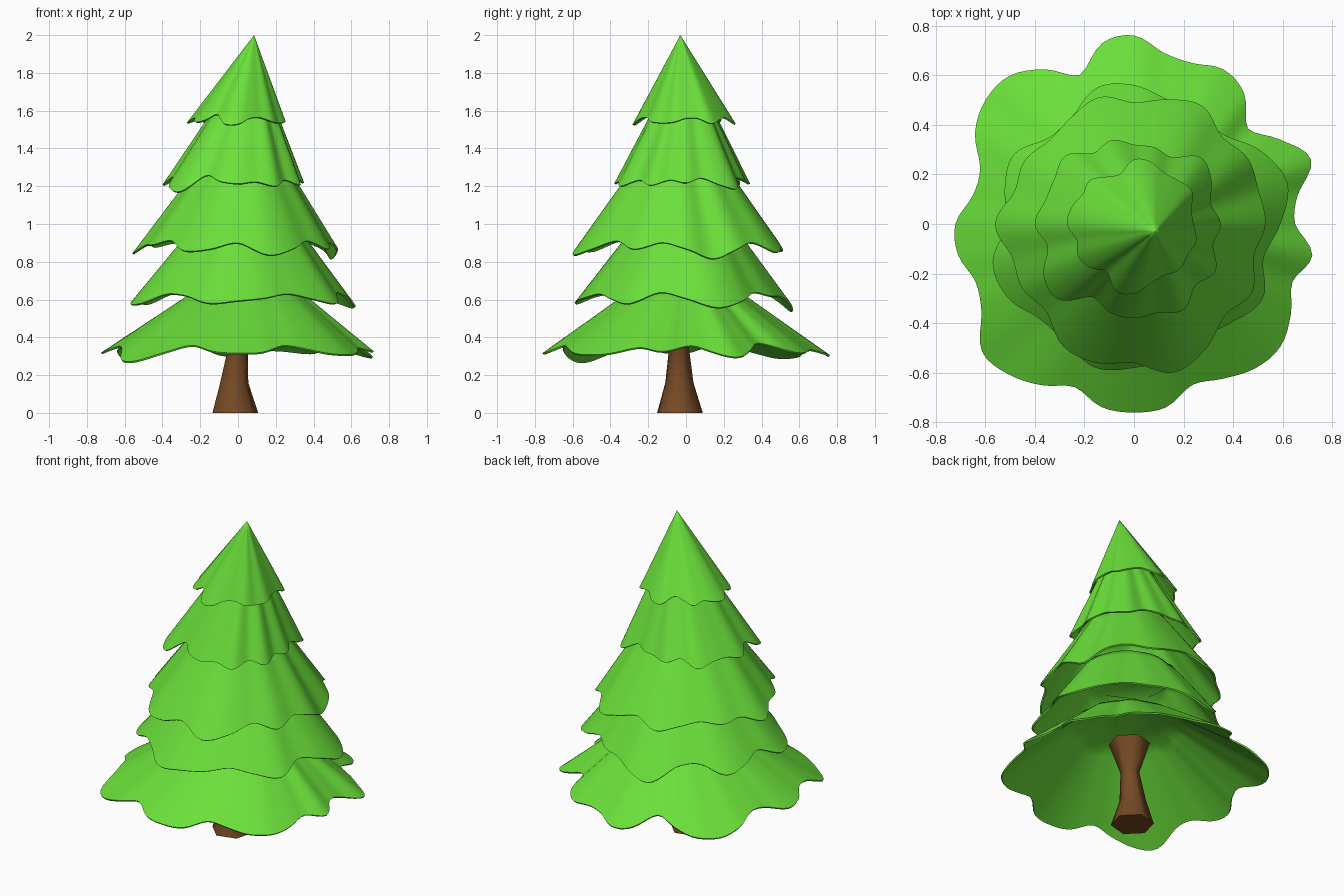
import bpy, bmesh, math
from mathutils import Vector

cube = bpy.data.objects.get("Cube")
if cube:
    bpy.data.objects.remove(cube, do_unlink=True)


def make_material(name, colour):
    mat = bpy.data.materials.new(name)
    mat.use_nodes = True
    mat.diffuse_color = colour
    mat.node_tree.nodes["Principled BSDF"].inputs["Base Color"].default_value = colour
    return mat


green = make_material("needle green", (0.145, 0.74, 0.042, 1))
brown = make_material("bark brown", (0.18, 0.068, 0.018, 1))


def periodic_spline(values, position):
    """Catmull-Rom interpolation around a closed list of values."""
    count = len(values)
    i = math.floor(position)
    t = position - i
    a, b, c, d = (values[(i + k) % count] for k in (-1, 0, 1, 2))
    return b + 0.5 * t * (c - a + t * (2 * a - 5 * b + 4 * c - d + t * (3 * (b - c) + d - a)))


def loft(name, rings, material, smooth_angle, closed_foot):
    """Join rings of points, lowest first, into one smooth-shaded object."""
    bm = bmesh.new()
    loops = [[bm.verts.new(p) for p in ring] for ring in rings]
    for low, high in zip(loops, loops[1:]):
        for j in range(len(low)):
            k = (j + 1) % len(low)
            bm.faces.new((low[j], low[k], high[k], high[j]))
    bm.faces.new(loops[-1])
    if closed_foot:
        bm.faces.new(loops[0][::-1])
    mesh = bpy.data.meshes.new(name)
    bm.to_mesh(mesh)
    bm.free()
    mesh.materials.append(material)
    obj = bpy.data.objects.new(name, mesh)
    bpy.context.collection.objects.link(obj)
    bpy.ops.object.select_all(action="DESELECT")
    obj.select_set(True)
    bpy.context.view_layer.objects.active = obj
    bpy.ops.object.shade_smooth_by_angle(angle=math.radians(smooth_angle))
    return obj


SEGMENTS = 144
RINGS = 8


def branch_tier(name, rim_z, droop, apex, extent, sag, radii):
    """Thin scalloped cone; longer lobes hang lower, and one lobe sags more."""
    count = len(radii)
    sag_angle, sag_depth = sag
    rim = []
    for j in range(SEGMENTS):
        pos = j * count / SEGMENTS
        r = periodic_spline(radii, pos) / 100
        local = sum(periodic_spline(radii, pos + k * count / 24) for k in range(-2, 3)) / 500
        degrees = 360 * j / SEGMENTS
        away = (degrees - sag_angle + 180) % 360 - 180
        z = rim_z - droop * (r - local) - sag_depth * math.exp(-(away / 11) ** 2)
        angle = math.radians(degrees)
        rim.append(Vector((r * math.cos(angle), r * math.sin(angle), z)))
    tip = Vector(apex)
    rings = [[p.lerp(tip, extent * i / RINGS) for p in rim] for i in range(RINGS + 1)]
    obj = loft(name, rings, green, 60, False)
    # A sharp rim keeps the thin edge from darkening the slope
    for edge in obj.data.edges:
        edge.use_edge_sharp = max(edge.vertices) < SEGMENTS
    shell = obj.modifiers.new("thickness", "SOLIDIFY")
    shell.thickness = 0.01
    shell.offset = -1


# Branch tiers, bottom to top; lobe radii in hundredths, counter-clockwise from +x
branch_tier("bottom_branches", 0.33, 0.5, (0.08, -0.01, 0.85), 0.6, (225, 0.025),
            [65, 67, 76, 68, 60, 69, 72, 69, 70, 76, 74, 64,
             72, 78, 78, 74, 66, 66, 72, 72, 68, 71, 80, 79,
             75, 70, 75, 76, 75, 69, 72, 76, 77, 73, 68, 73])
branch_tier("lower_branches", 0.605, 0.7, (0.055, 0, 1.34), 0.5, (100, 0.035),
            [59, 64, 59, 51, 52, 52, 56, 57, 50, 49, 56, 54,
             51, 59, 59, 54, 55, 60, 58, 56, 53, 56, 60, 54])
branch_tier("middle_branches", 0.88, 0.9, (0.05, -0.03, 1.65), 0.57, (16, 0.06),
            [53, 52, 53, 50, 55, 52, 49, 53, 50, 48, 51, 50,
             56, 51, 52, 50, 57, 58, 56, 62, 58, 52, 55, 50])
branch_tier("upper_branches", 1.22, 0.8, (0.08, -0.01, 1.92), 0.6, (225, 0.01),
            [35, 32, 36, 38, 31, 32, 32, 35, 33, 39, 37, 37,
             40, 36, 42, 43, 34, 37, 38, 37, 40, 35, 38, 33])
branch_tier("top_branches", 1.55, 0.8, (0.085, -0.03, 2.0), 0.995, (330, 0.015),
            [24, 24, 27, 25, 24, 26, 26, 21, 22, 25, 24, 26,
             27, 24, 26, 25, 22, 28, 28, 25, 24, 26, 25, 26])


# Trunk: six-sided, flared at the foot and under the branches
def hexagon(x, y, z, r):
    return [(x + r * math.cos(math.radians(a)), y + r * math.sin(math.radians(a)), z)
            for a in range(15, 375, 60)]


loft("trunk", [hexagon(-0.014, -0.032, 0, 0.125),
               hexagon(-0.02, -0.035, 0.16, 0.077),
               hexagon(0, -0.037, 0.34, 0.055),
               hexagon(0.01, -0.03, 0.53, 0.12)], brown, 100, True)
